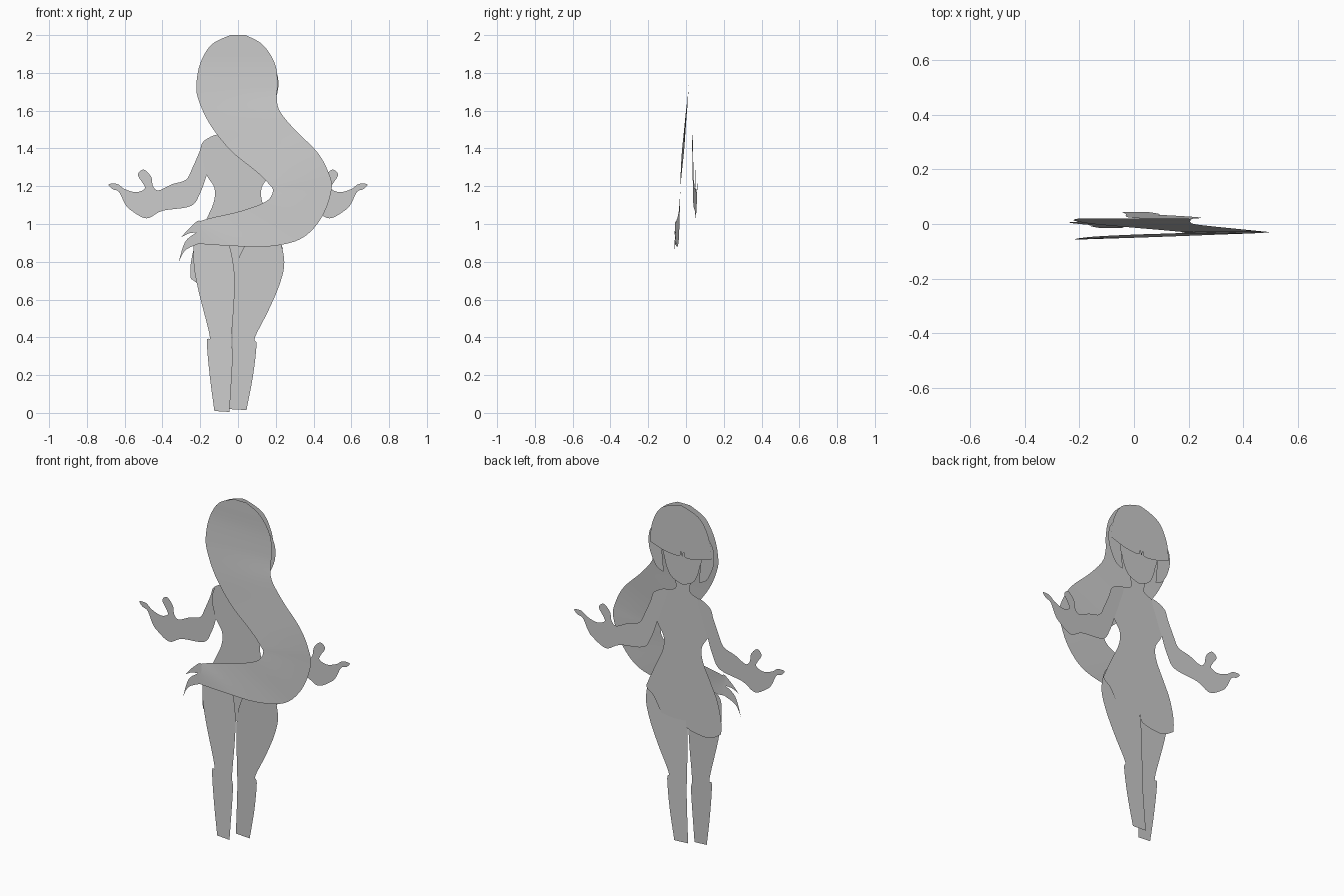
import bpy
import bmesh
from mathutils import Vector

default_cube = bpy.data.objects.get("Cube")
if default_cube:
    bpy.data.objects.remove(default_cube, do_unlink=True)

# Single plain colour
GREY = (.6, .6, .6, 1)
material = bpy.data.materials.new("plain_grey")
material.use_nodes = True
material.diffuse_color = GREY
material.node_tree.nodes["Principled BSDF"].inputs["Base Color"].default_value = GREY


def catmull_rom(points, closed, steps=5):
    """Smooth path through the points; a repeated point makes a corner."""
    count = len(points)
    path = []
    for i in range(count if closed else count - 1):
        if closed:
            a, b, c, d = (points[(i + k) % count] for k in (-1, 0, 1, 2))
        else:
            a, b, c, d = (points[min(max(i + k, 0), count - 1)] for k in (-1, 0, 1, 2))
        a, b, c, d = Vector(a), Vector(b), Vector(c), Vector(d)
        if (b - c).length == 0:
            continue
        for step in range(steps):
            t = step / steps
            path.append(b + (c - a) * t / 2
                        + (a * 2 - b * 5 + c * 4 - d) * t * t / 2
                        + (b * 3 - a - c * 3 + d) * t ** 3 / 2)
    if not closed:
        path.append(Vector(points[-1]))
    return path


def finish(name, mesh_data, smooth=False):
    mesh = bpy.data.meshes.new(name)
    mesh_data.to_mesh(mesh)
    mesh_data.free()
    mesh.materials.append(material)
    if smooth:
        mesh.shade_smooth()
    part = bpy.data.objects.new(name, mesh)
    bpy.context.collection.objects.link(part)
    return part


def mirrored(points):
    return [(-x, z) for x, z in reversed(points)]


def sheet(name, outline, depth):
    """Flat cut-out in x and z; depth(x, z) gives its y."""
    bm = bmesh.new()
    verts = [bm.verts.new((p.x, 0, p.y)) for p in catmull_rom(outline, True)]
    face = bm.faces.new(verts)
    face.normal_update()
    if face.normal.y < 0:
        face.normal_flip()
    bmesh.ops.triangulate(bm, faces=[face])
    for vert in bm.verts:
        vert.co.y = depth(vert.co.x, vert.co.z)
    return finish(name, bm)


def ribbon(name, rows, columns=4):
    """Smooth band between two edges; each row is inner x, z, outer x, z and y."""
    inner = catmull_rom([(a, y, b) for a, b, c, d, y in rows], False)
    outer = catmull_rom([(c, y, d) for a, b, c, d, y in rows], False)
    bm = bmesh.new()
    grid = [[bm.verts.new(p.lerp(q, k / columns)) for k in range(columns + 1)]
            for p, q in zip(inner, outer)]
    for upper, lower in zip(grid, grid[1:]):
        for k in range(columns):
            bm.faces.new((upper[k], lower[k], lower[k + 1], upper[k + 1]))
    return finish(name, bm, smooth=True)


# Torso with its uneven hem
side = [(-.05, 1.58), (-.045, 1.5), (-.1, 1.47), (-.17, 1.44), (-.19, 1.36),
        (-.165, 1.26), (-.125, 1.19), (-.13, 1.11), (-.18, 1), (-.225, .9)]
hem = [(-.25, .79), (-.25, .71), (-.25, .71), (-.18, .67), (-.1, .67), (-.03, .69),
       (-.02, .73), (-.02, .73), (.06, .725), (.14, .735), (.14, .735),
       (.19, .82), (.235, .86)]
sheet("torso", side + hem + mirrored(side), lambda x, z: .03)

# Legs, one slanting back and one forward
right_leg = [(-.22, .92), (-.235, .8), (-.21, .65), (-.15, .41), (-.165, .38),
             (-.15, .2), (-.125, .01), (-.125, .01), (-.045, .005), (-.045, .005),
             (-.028, .3), (-.035, .38), (-.02, .6), (-.02, .75), (-.05, .9), (-.1, .95)]
left_leg = [(.21, .93), (.245, .8), (.22, .68), (.16, .54), (.09, .4), (.098, .36),
            (.08, .2), (.045, .015), (.045, .015), (-.045, .02), (-.045, .02),
            (-.03, .3), (-.03, .5), (-.02, .74), (.045, .9), (.12, .96)]
sheet("right_leg", right_leg, lambda x, z: -.015 + z * .025)
sheet("left_leg", left_leg, lambda x, z: .045 - z * .028)

# Arms with open hands
arm = [(-.1, 1.47), (-.18, 1.44), (-.205, 1.38), (-.24, 1.3), (-.275, 1.235),
       (-.35, 1.21), (-.42, 1.178), (-.45, 1.2), (-.46, 1.25), (-.5, 1.288),
       (-.53, 1.26), (-.5, 1.21), (-.495, 1.185), (-.54, 1.168), (-.6, 1.185),
       (-.64, 1.212), (-.685, 1.21), (-.665, 1.185), (-.63, 1.17), (-.6, 1.11),
       (-.57, 1.075), (-.485, 1.03), (-.4, 1.07), (-.25, 1.095), (-.2, 1.165),
       (-.165, 1.26), (-.13, 1.36)]


def arm_depth(x, z):
    return .027 + abs(x) * .05


sheet("right_arm", arm, arm_depth)
sheet("left_arm", mirrored(arm), arm_depth)

# Face under the fringe
cheek = [(-.12, 1.78), (-.115, 1.66), (-.08, 1.57), (-.02, 1.535)]
sheet("face", cheek + mirrored(cheek), lambda x, z: .037)

# Fringe and side locks
fringe_side = [(-.03, 1.995), (-.13, 1.95), (-.185, 1.85), (-.2, 1.735), (-.2, 1.735)]
fringe_edge = [(-.1, 1.705), (-.03, 1.7), (-.02, 1.73), (-.01, 1.7), (0, 1.73),
               (.01, 1.7), (.1, 1.705)]
sheet("fringe", fringe_side + fringe_edge + mirrored(fringe_side), lambda x, z: .05)
lock = [(-.15, 1.85), (-.205, 1.8), (-.21, 1.7), (-.165, 1.6), (-.115, 1.575),
        (-.115, 1.575), (-.125, 1.68)]
sheet("right_side_lock", lock, lambda x, z: .043)
sheet("left_side_lock", mirrored(lock), lambda x, z: .043)

# Long hair sweeping round the hips
ribbon("long_hair", [
    (-.04, 2, .04, 2, .02), (-.14, 1.95, .13, 1.95, .02),
    (-.2, 1.85, .195, 1.85, .02), (-.22, 1.74, .21, 1.74, .015),
    (-.21, 1.66, .205, 1.68, .01), (-.15, 1.53, .22, 1.6, 0),
    (-.04, 1.39, .3, 1.5, -.01), (.1, 1.275, .42, 1.38, -.022),
    (.165, 1.21, .48, 1.27, -.028), (.185, 1.175, .495, 1.18, -.03),
    (.15, 1.12, .44, 1.03, -.034), (.02, 1.07, .33, .92, -.038),
    (-.13, 1.035, .15, .88, -.045), (-.2, 1.015, -.05, .885, -.052),
    (-.22, 1, -.21, .895, -.057)])

# Forked tip of the hair
tip = [(-.2, 1.015), (-.25, .985), (-.3, .93), (-.3, .93), (-.26, .95), (-.22, .955),
       (-.22, .955), (-.28, .905), (-.315, .795), (-.315, .795), (-.28, .86),
       (-.21, .895), (-.21, .895)]
sheet("hair_tip", tip, lambda x, z: -.046 + x * .05)
